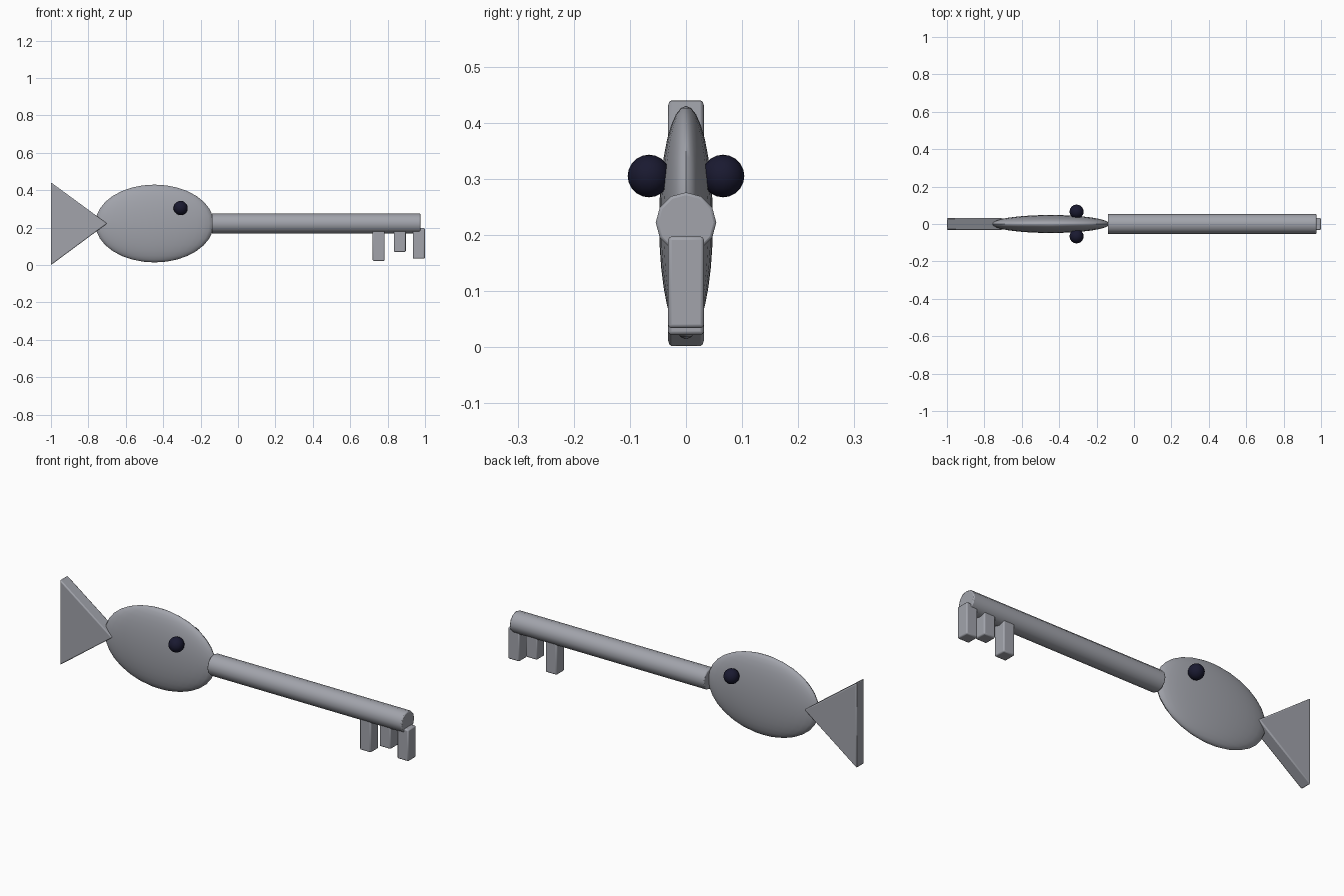
import bpy, bmesh, math
from mathutils import Vector

cube = bpy.data.objects.get("Cube")
if cube:
    bpy.data.objects.remove(cube, do_unlink=True)

AXIS_Z = 0.222  # height of the shared centre line


def material(name, rgb, metallic=0.0):
    m = bpy.data.materials.new(name)
    m.use_nodes = True
    m.diffuse_color = (*rgb, 1)
    m.node_tree.nodes["Principled BSDF"].inputs["Base Color"].default_value = (*rgb, 1)
    return m


grey = material("steel_grey", (0.36, 0.37, 0.41))
navy = material("dark_navy", (0.01, 0.01, 0.03))


def finish(name, mat, bevel=0.0):
    ob = bpy.context.object
    ob.name = ob.data.name = name
    ob.data.materials.append(mat)
    bpy.ops.object.transform_apply(location=False, rotation=True, scale=True)
    if bevel:
        mod = ob.modifiers.new("soft_edges", "BEVEL")
        mod.width, mod.segments = bevel, 2
        mod.limit_method, mod.angle_limit = "ANGLE", math.radians(50)
    bpy.ops.object.shade_smooth_by_angle(angle=math.radians(35))
    return ob


def ellipsoid(name, loc, radii, mat, segments, rings):
    bpy.ops.mesh.primitive_uv_sphere_add(segments=segments, ring_count=rings, radius=1, location=loc)
    bpy.context.object.scale = radii
    return finish(name, mat)


# Flat oval body that forms the key's handle
ellipsoid("body", (-0.446, 0, AXIS_Z), (0.317, 0.048, 0.208), grey, 32, 16)

# Eyes on both sides
for side, y in (("right", -0.066), ("left", 0.066)):
    ellipsoid("eye_" + side, (-0.307, y, 0.305), (0.038,) * 3, navy, 16, 10)

# Round shaft along x
bpy.ops.mesh.primitive_cylinder_add(vertices=12, radius=0.054, depth=1.115,
                                    location=(0.4175, 0, AXIS_Z), rotation=(0, math.pi / 2, 0))
finish("shaft", grey, 0.005)

# Teeth hanging below the shaft tip
for name, x, low in (("inner", 0.752, 0.022), ("middle", 0.865, 0.07), ("outer", 0.967, 0.034)):
    top = 0.197
    bpy.ops.mesh.primitive_cube_add(size=1, location=(x, 0, (low + top) / 2))
    bpy.context.object.scale = (0.064, 0.064, top - low)
    finish("tooth_" + name, grey, 0.006)

# Triangular tail fin, extruded across y
bm = bmesh.new()
corners = [bm.verts.new((x, -0.032, z)) for x, z in ((-1, 0), (-0.7, AXIS_Z), (-1, 0.442))]
face = bm.faces.new(corners)
extruded = bmesh.ops.extrude_face_region(bm, geom=[face])["geom"]
bmesh.ops.translate(bm, vec=Vector((0, 0.064, 0)),
                    verts=[g for g in extruded if isinstance(g, bmesh.types.BMVert)])
bmesh.ops.recalc_face_normals(bm, faces=bm.faces)
mesh = bpy.data.meshes.new("tail_fin")
bm.to_mesh(mesh)
bm.free()
tail = bpy.data.objects.new("tail_fin", mesh)
bpy.context.collection.objects.link(tail)
bpy.ops.object.select_all(action="DESELECT")
tail.select_set(True)
bpy.context.view_layer.objects.active = tail
finish("tail_fin", grey, 0.006)
